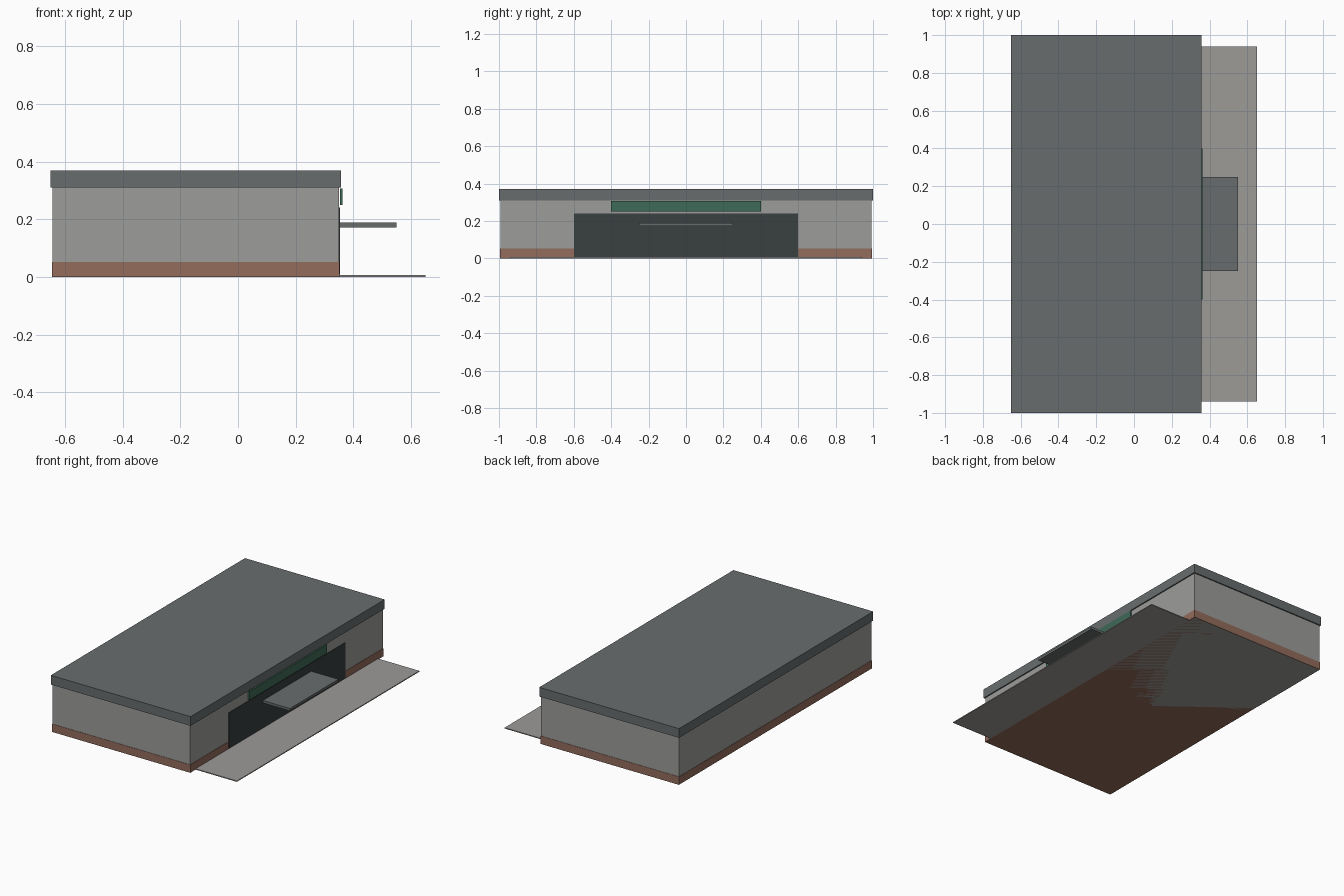
import bpy
import bmesh
from mathutils import Vector

default = bpy.data.objects.get("Cube")
if default:
    bpy.data.objects.remove(default, do_unlink=True)


def material(name, rgb):
    m = bpy.data.materials.new(name)
    m.use_nodes = True
    colour = (*rgb, 1.0)
    m.diffuse_color = colour
    m.node_tree.nodes["Principled BSDF"].inputs["Base Color"].default_value = colour
    return m


def box(name, x, y, z, mat):
    """Box from (min, max) ranges along each axis."""
    low, high = (Vector(c) for c in zip(x, y, z))
    bm = bmesh.new()
    bmesh.ops.create_cube(bm, size=1)
    bmesh.ops.scale(bm, vec=high - low, verts=bm.verts)
    bmesh.ops.translate(bm, vec=(low + high) / 2, verts=bm.verts)
    mesh = bpy.data.meshes.new(name)
    bm.to_mesh(mesh)
    bm.free()
    mesh.materials.append(mat)
    obj = bpy.data.objects.new(name, mesh)
    bpy.context.collection.objects.link(obj)
    return obj


def centred(half):
    return (-half, half)


wall = material("warm grey wall", (0.335, 0.335, 0.322))
slate = material("slate grey", (0.138, 0.152, 0.153))
brick = material("brown brick", (0.29, 0.15, 0.107))
glass = material("dark glass", (0.041, 0.050, 0.050))
green = material("sign green", (0.048, 0.143, 0.098))
paving = material("paving grey", (0.335, 0.325, 0.312))

# Building body, brick plinth and overhanging flat roof
box("walls", (-0.643, 0.350), centred(0.992), (0, 0.31), wall)
box("brick_plinth", (-0.645, 0.352), centred(0.994), (0, 0.052), brick)
box("roof", (-0.65, 0.358), centred(1.0), (0.31, 0.37), slate)

# Shop front on the +x side: glazing, blank sign board, canopy
box("shop_window", (0.347, 0.354), centred(0.6), (0.008, 0.24), glass)
box("sign_board", (0.354, 0.363), centred(0.4), (0.25, 0.306), green)
box("canopy", (0.35, 0.55), centred(0.25), (0.172, 0.188), slate)

# Pavement slab in front of the shop
box("pavement", (0.35, 0.65), centred(0.94), (0, 0.006), paving)
